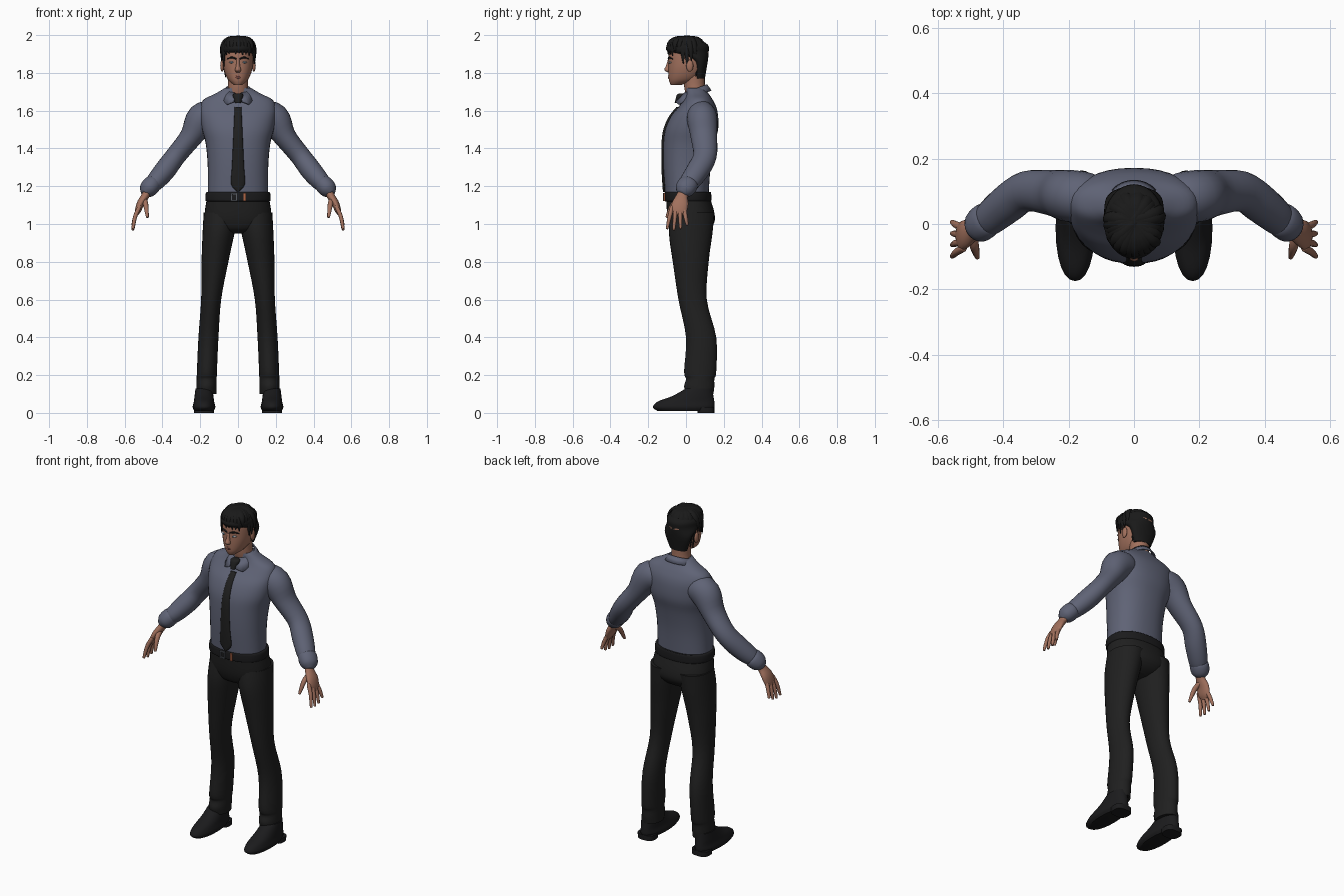
import bpy, bmesh, math, random
from mathutils import Vector, Matrix

random.seed(4)
if "Cube" in bpy.data.objects:
    bpy.data.objects.remove(bpy.data.objects["Cube"])


def material(name, *rgb):
    made = bpy.data.materials.new(name)
    made.use_nodes = True
    made.diffuse_color = (*rgb, 1)
    made.node_tree.nodes["Principled BSDF"].inputs["Base Color"].default_value = (*rgb, 1)
    return made


SHIRT = material("slate shirt", .115, .125, .18)
BLACK = material("black cloth", .014, .014, .014)
LEATHER = material("black leather", .011, .011, .012)
HAIR = material("black hair", .01, .01, .01)
SKIN = material("skin", .36, .165, .11)
LIPS = material("lips", .25, .09, .07)
WHITE = material("eye white", .45, .43, .42)
IRIS = material("blue iris", .08, .16, .24)
COPPER = material("copper", .42, .13, .06)
STEEL = material("steel", .1, .11, .13)


def finish(bm, name, mat, angle=50):
    bmesh.ops.recalc_face_normals(bm, faces=bm.faces)
    mesh = bpy.data.meshes.new(name)
    bm.to_mesh(mesh)
    bm.free()
    mesh.materials.append(mat)
    part = bpy.data.objects.new(name, mesh)
    bpy.context.collection.objects.link(part)
    bpy.ops.object.select_all(action='DESELECT')
    part.select_set(True)
    bpy.context.view_layer.objects.active = part
    bpy.ops.object.shade_smooth_by_angle(angle=math.radians(angle))
    return part


def smooth_rows(rows, steps=4):
    # Catmull-Rom interpolation through the cross-sections
    result = []
    last = len(rows) - 1
    for i in range(last):
        before, start, end, after = (rows[max(0, min(last, i + k))] for k in (-1, 0, 1, 2))
        for step in range(steps):
            t = step / steps
            result.append([b + t / 2 * (c - a + t * (2 * a - 5 * b + 4 * c - d + t * (3 * (b - c) + d - a)))
                           for a, b, c, d in zip(before, start, end, after)])
    return result + [list(rows[last])]


def domed(rows):
    # Rounds off both ends of a limb with a smaller section
    def cap(end, inner):
        tip, base = Vector(end[:3]), Vector(inner[:3])
        tip += (tip - base).normalized() * end[4] * .6
        return (*tip, end[3] * .45, end[4] * .45)
    return [cap(rows[0], rows[1]), *rows, cap(rows[-1], rows[-2])]


def power_of(value, power):
    return math.copysign(abs(value) ** power, value)


def loft(name, rows, mat, sides=24, power=1, across=None):
    """Rows are x, y, z, half width, half depth; across turns the rings to follow the path."""
    rows = smooth_rows(rows)
    bm = bmesh.new()
    rings = []
    for i, (x, y, z, width, depth) in enumerate(rows):
        center, u, v = Vector((x, y, z)), Vector((1, 0, 0)), Vector((0, 1, 0))
        if across:
            ahead, behind = rows[min(i + 1, len(rows) - 1)], rows[max(i - 1, 0)]
            along = Vector(ahead[:3]) - Vector(behind[:3])
            u = Vector(across).cross(along).normalized()
            v = along.cross(u).normalized()
        angles = [math.tau * k / sides for k in range(sides)]
        rings.append([bm.verts.new(center + u * width * power_of(math.sin(a), power)
                                   - v * depth * power_of(math.cos(a), power)) for a in angles])
    for low, high in zip(rings, rings[1:]):
        for k in range(sides):
            bm.faces.new((low[k - 1], low[k], high[k], high[k - 1]))
    bm.faces.new(rings[0])
    bm.faces.new(rings[-1])
    return finish(bm, name, mat)


def column(name, rows, mat, x=0, **options):
    """Rows are z, half width, front y, back y."""
    return loft(name, [(x, (front + back) / 2, z, width, (back - front) / 2)
                       for z, width, front, back in rows], mat, **options)


def limb(name, rows, mat, **options):
    return loft(name, domed(rows), mat, across=(0, 1, 0), **options)


def mirrored(part):
    # Makes the right-hand copy of a left-hand part
    name = part.name
    part.name = "left_" + name
    twin = part.copy()
    twin.data = part.data.copy()
    twin.name = "right_" + name
    twin.data.transform(Matrix.Scale(-1, 4, (1, 0, 0)))
    twin.data.flip_normals()
    bpy.context.collection.objects.link(twin)


def ball(name, center, size, mat):
    bm = bmesh.new()
    bmesh.ops.create_uvsphere(bm, u_segments=16, v_segments=10, radius=1,
                              matrix=Matrix.Translation(center) @ Matrix.Diagonal((*size, 1)))
    return finish(bm, name, mat)


def box(name, center, size, mat):
    bm = bmesh.new()
    bmesh.ops.create_cube(bm, size=1, matrix=Matrix.Translation(center) @ Matrix.Diagonal((*size, 1)))
    return finish(bm, name, mat)


# Shirt body, sleeves and cuffs
torso = [(1.16, .16, -.11, .12), (1.3, .16, -.12, .13), (1.42, .17, -.12, .15), (1.5, .19, -.11, .17),
         (1.57, .2, -.08, .17), (1.62, .2, -.04, .16), (1.66, .18, -.01, .14), (1.69, .12, 0, .12),
         (1.72, .07, 0, .1)]
column("shirt_body", torso, SHIRT, sides=36, power=.87)
mirrored(limb("sleeve", [(.12, .08, 1.58, .07, .07), (.19, .085, 1.555, .085, .08), (.25, .095, 1.46, .06, .07),
                         (.33, .1, 1.36, .054, .062), (.39, .06, 1.28, .056, .06), (.45, .01, 1.21, .045, .05)],
              SHIRT))
mirrored(limb("cuff", [(.45, .015, 1.215, .047, .053), (.48, -.01, 1.18, .045, .05)], SHIRT))

# Collar: band round the neck that dips to a point either side of the knot
bm = bmesh.new()
steps, previous = 40, None
for i in range(steps + 1):
    a = math.radians(14 + 332 * i / steps)
    front = (1 + math.cos(a)) / 2
    point = max(0, 1 - abs(min(i, steps - i) - 3) / 5)
    top = 1.74 - .045 * front
    spread = .085 + .012 * point
    edge = (bm.verts.new((.066 * math.sin(a), .05 - .062 * math.cos(a), top)),
            bm.verts.new((spread * math.sin(a), .05 - (spread + .02 * front) * math.cos(a),
                          top - .033 - .033 * point)))
    if previous:
        bm.faces.new((previous[0], edge[0], edge[1], previous[1]))
    previous = edge
collar = finish(bm, "collar", SHIRT)
collar.modifiers.new("thickness", 'SOLIDIFY').thickness = .006

# Tie: the blade widens downwards and follows the shirt front
column("tie_knot", [(1.69, .022, -.04, 0), (1.68, .028, -.05, 0), (1.64, .016, -.06, -.02)], BLACK)
blade = [(1.17, .003, -.112), (1.21, .036, -.115)]
blade += [(z, .02 + .045 * (1.57 - z), front) for z, width, front, back in torso[1:6]]
column("tie_blade", [(z, width, front - .01, front + .01) for z, width, front in blade], BLACK)

# Belt and buckle
column("belt", [(z, width, -.045 - .4 * width, .065 + .4 * width) for z, width in
                ((1.12, .16), (1.125, .172), (1.165, .17), (1.17, .155))], LEATHER, sides=36, power=.87)
for z in (1.125, 1.16):
    box("buckle_bar", (-.02, -.116, z), (.03, .009, .006), STEEL)
for x in (-.035, -.008):
    box("buckle_post", (x, -.116, 1.143), (.007, .009, .04), STEEL)
box("belt_keeper", (.036, -.115, 1.143), (.013, .009, .044), COPPER)

# Trousers: each leg leans outwards and narrows down to the knee
column("trouser_seat", [(.95, .05, -.03, .08), (.97, .12, -.07, .12), (1.01, .17, -.09, .15),
                        (1.06, .176, -.1, .15), (1.13, .166, -.105, .13)], BLACK, sides=36, power=.87)
leg = []
for z, front, back in ((1.06, -.08, .15), (.95, -.09, .14), (.8, -.07, .12), (.6, -.04, .11),
                       (.4, 0, .16), (.22, -.01, .16), (.18, 0, .15), (.14, -.01, .15), (.1, 0, .145)):
    width = .053 + .09 * max(0, z - .6)
    leg.append((.168 - .072 * z * z, (front + back) / 2, z, width, (back - front) / 2))
mirrored(loft("trouser_leg", leg, BLACK, sides=28))

# Shoes
mirrored(column("shoe", [(.01, .05, -.15, .13), (.03, .06, -.175, .15), (.06, .054, -.15, .15),
                         (.09, .05, -.07, .145), (.13, .045, 0, .14)], LEATHER, x=.18, power=.92))
mirrored(column("shoe_heel", [(0, .052, .06, .15), (.03, .054, .06, .15)], LEATHER, x=.18, power=.7))

# Hands
mirrored(limb("palm", [(.47, 0, 1.19, .022, .028), (.49, -.02, 1.15, .021, .03), (.515, -.03, 1.11, .02, .043),
                       (.53, -.04, 1.07, .016, .042)], SKIN))
for i, name in enumerate(("index", "middle", "ring", "little")):
    root = -.074 + .021 * i
    tip = root - .025 + .014 * i
    end = .973 + .006 * (i - 1) ** 2
    mirrored(limb(name + "_finger", [(.522, root, 1.09, .011, .011), (.544, (root + tip) / 2, 1.04, .011, .011),
                                     (.556, tip, end, .008, .007)], SKIN, sides=10))
mirrored(limb("thumb", [(.495, -.03, 1.13, .013, .015), (.488, -.07, 1.1, .014, .014),
                        (.48, -.1, 1.04, .008, .008)], SKIN, sides=10))

# Neck and head
column("neck", [(1.68, .062, 0, .11), (1.73, .053, -.01, .1), (1.8, .055, -.01, .1)], SKIN)
column("head", [(1.735, .02, -.08, -.03), (1.76, .05, -.09, .05), (1.8, .07, -.093, .09), (1.85, .08, -.093, .11),
                (1.92, .08, -.09, .12), (1.96, .06, -.07, .1), (1.98, .02, -.02, .04)], SKIN, sides=32, power=.92)
column("nose", [(1.87, .008, -.096, -.08), (1.84, .01, -.105, -.08), (1.815, .016, -.115, -.08),
                (1.803, .01, -.097, -.08)], SKIN)
for name, z in (("upper_lip", 1.783), ("lower_lip", 1.774)):
    limb(name, [(-.025, -.081, 1.779, .002, .003), (0, -.089, z, .006, .006), (.025, -.081, 1.779, .002, .003)],
         LIPS, sides=10)
mirrored(limb("eyebrow", [(.012, -.092, 1.875, .004, .005), (.035, -.088, 1.882, .005, .005),
                          (.056, -.072, 1.874, .002, .004)], HAIR, sides=10))
mirrored(ball("eye", (.033, -.08, 1.856), (.014, .012, .006), WHITE))
mirrored(ball("iris", (.033, -.09, 1.856), (.0055, .004, .0055), IRIS))
mirrored(ball("ear", (.084, .02, 1.838), (.01, .019, .032), SKIN))

# Hair cap with overlapping locks that fall from the crown
column("hair_cap", [(1.77, .055, .04, .1), (1.86, .086, .03, .115), (1.91, .092, -.095, .12),
                    (1.95, .085, -.095, .115), (1.985, .03, -.03, .05)], HAIR, sides=32)
count = 30
for i in range(count):
    turn = math.tau * (i + .5) / count
    facing = math.cos(turn)
    end = 1.9 if facing > .57 else 1.845 if facing > .17 else 1.87 if facing > -.3 else 1.775
    end += random.uniform(-.012, .012)
    puff = random.uniform(.97, 1.04) + (.04 if facing > .6 else 0)
    tuck = .27 if facing < -.3 else .04
    path = []
    for step in range(7):
        t = step / 6
        fall = t * math.pi / 2
        reach = puff * math.sin(fall) ** .6 * (1 - tuck * t ** 4)
        swept = turn + .18 * t
        path.append((.092 * reach * math.sin(swept), .01 - .107 * reach * math.cos(swept),
                     end + (1.985 - end) * abs(math.cos(fall)) ** .7,
                     .002 + .018 * (1 - t ** 4), .002 + .01 * (1 - t ** 4)))
    loft("hair_lock", path, HAIR, sides=8, across=(math.sin(turn), -facing, .3))
